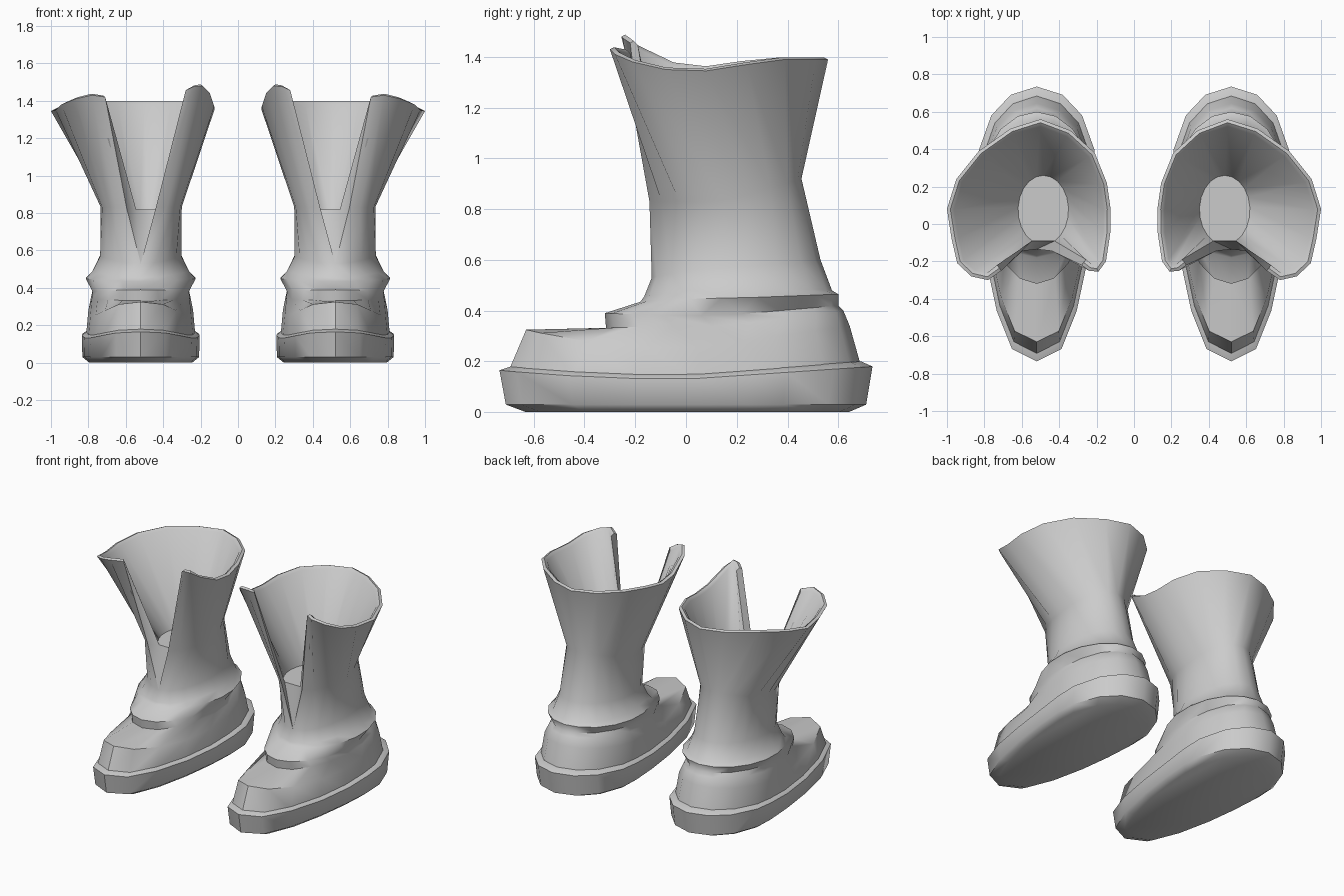
import bpy, bmesh, math

if "Cube" in bpy.data.objects:
    bpy.data.objects.remove(bpy.data.objects["Cube"], do_unlink=True)

grey = bpy.data.materials.new("plain grey")
grey.use_nodes = True
grey.diffuse_color = (0.6, 0.6, 0.6, 1)
grey.node_tree.nodes["Principled BSDF"].inputs["Base Color"].default_value = (0.6, 0.6, 0.6, 1)

N = 18        # sides of every ring, counted from the toe round the inner side
CX = 0.52     # middle of the left foot

# half footprint from toe to heel, both axes scaled to 1
FOOT = [(0, -1), (.42, -.91), (.68, -.63), (.86, -.27), (.96, .07),
        (1, .34), (.98, .54), (.77, .79), (.44, .94), (0, 1)]

# front, side and back height, front y, back y, half width, roundness (0 footprint, 1 ellipse)
SOLE = [(0, 0, 0, -.63, .64, .275, 0), (.03, .03, .03, -.71, .71, .312, 0),
        (.165, .13, .18, -.735, .735, .315, 0), (.18, .15, .2, -.69, .69, .285, 0)]
UPPER = [(.16, .13, .18, -.70, .69, .292, 0),
         (.325, .25, .34, -.63, .645, .28, 0),      # toe cap edge
         (.332, .34, .40, -.315, .62, .268, .7),    # foot of the instep step
         (.39, .38, .42, -.32, .60, .262, 1),       # top of the instep step
         (.435, .45, .465, -.18, .60, .298, 1),     # ankle ridge
         (.455, .49, .48, -.165, .575, .262, 1),
         (.53, .57, .60, -.135, .53, .22, 1)]       # bottom of the slit

# cuff edge, from the inner flap round the back to the outer flap
RIM = [(.28, -.22, 1.455), (.24, -.25, 1.475), (.19, -.255, 1.48), (.15, -.2, 1.44),
       (.127, -.05, 1.37), (.125, .08, 1.355), (.145, .22, 1.375), (.21, .38, 1.39),
       (.34, .50, 1.39), (.5, .56, 1.39), (.66, .51, 1.39), (.83, .39, 1.39),
       (.95, .24, 1.37), (1.0, .08, 1.345), (.975, -.08, 1.35), (.945, -.21, 1.38),
       (.87, -.28, 1.41), (.78, -.30, 1.43), (.71, -.25, 1.42)]


def height(zf, zs, zb, v):
    return zs + ((zf - zs) * v * v if v < 0 else (zb - zs) * v)


def closed_ring(zf, zs, zb, yf, yb, hw, rnd):
    pts = []
    for k in range(N):
        a = 2 * math.pi * k / N
        u, v = FOOT[k] if k <= 9 else FOOT[N - k]
        u = abs(math.sin(a)) * rnd + u * (1 - rnd)
        v = -math.cos(a) * rnd + v * (1 - rnd)
        x = CX + hw * u * (-1 if k <= 9 else 1)
        pts.append((x, (yf + yb) / 2 + v * (yb - yf) / 2, height(zf, zs, zb, v)))
    return pts


def open_ring(zf, zs, zb, yf, yb, hw, cx, gap):
    pts = []
    for k in range(N + 1):
        a = gap + (2 * math.pi - 2 * gap) * k / N
        v = -math.cos(a)
        pts.append((cx - hw * math.sin(a), (yf + yb) / 2 + v * (yb - yf) / 2,
                    height(zf, zs, zb, v)))
    return pts


def shrink(pts, d, dz):
    # move an open outline inward along its own normals
    out = []
    for k, (x, y, z) in enumerate(pts):
        a, b = pts[max(k - 1, 0)], pts[min(k + 1, N)]
        tx, ty = b[0] - a[0], b[1] - a[1]
        n = math.hypot(tx, ty)
        out.append((x + ty / n * d, y - tx / n * d, z + dz))
    return out


def add_rows(bm, rings, side):
    rows = []
    for pts in rings:
        row = [bm.verts.new((x * side, y, z)) for x, y, z in pts]
        rows.append(row + [row[0]] if len(row) == N else row)
    for a, b in zip(rows, rows[1:]):
        for k in range(N):
            quad = list(dict.fromkeys((a[k], a[k + 1], b[k + 1], b[k])))
            bm.faces.new(quad)
    return rows


def finish(bm, name, angle):
    bmesh.ops.recalc_face_normals(bm, faces=bm.faces)
    mesh = bpy.data.meshes.new(name)
    bm.to_mesh(mesh)
    bm.free()
    mesh.materials.append(grey)
    obj = bpy.data.objects.new(name, mesh)
    bpy.context.collection.objects.link(obj)
    bpy.ops.object.select_all(action='DESELECT')
    obj.select_set(True)
    bpy.context.view_layer.objects.active = obj
    bpy.ops.object.shade_smooth_by_angle(angle=math.radians(angle))


def build_boot(label, side):
    # sole
    bm = bmesh.new()
    rows = add_rows(bm, [closed_ring(*r) for r in SOLE], side)
    bm.faces.new(rows[0][:N])
    bm.faces.new(rows[-1][:N])
    finish(bm, label + "_sole", 50)

    # foot, shaft, rolled cuff and lining in one skin
    neck = open_ring(.83, .83, .92, -.165, .455, .217, .5175, .37)
    floor = open_ring(.82, .82, .82, -.11, .26, .135, .485, .46)
    rings = [closed_ring(*r) for r in UPPER]
    rings += [neck, RIM, shrink(RIM, .018, .008), shrink(RIM, .038, -.008), floor]
    bm = bmesh.new()
    rows = add_rows(bm, rings, side)
    bm.faces.new(rows[0][:N])
    bm.faces.new(rows[-1])
    # slit edges and the wall at the foot of the slit
    tip, nk, r0, r1, r2, fl = (rows[i] for i in range(-6, 0))
    for k in (0, N):
        bm.faces.new((nk[k], r0[k], r1[k], r2[k], fl[k]))
        bm.faces.new((tip[0], nk[k], fl[k]))
    bm.faces.new((tip[0], fl[0], fl[N]))
    finish(bm, label + "_boot_upper", 50)


build_boot("left", 1)
build_boot("right", -1)
